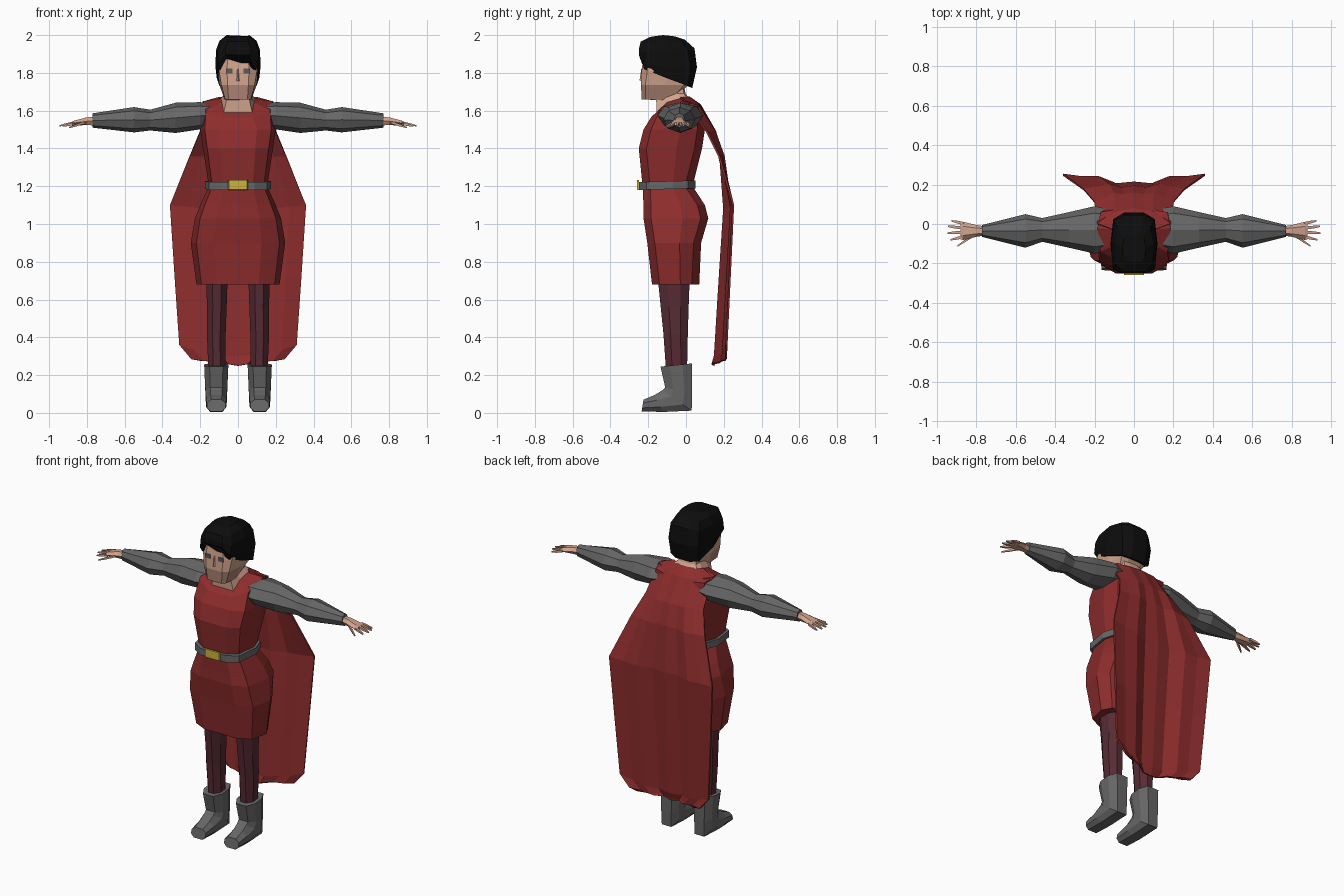
import bpy, bmesh, math
from mathutils import Vector

cube = bpy.data.objects.get("Cube")
if cube:
    bpy.data.objects.remove(cube, do_unlink=True)


def material(name, r, g, b):
    m = bpy.data.materials.new(name)
    m.use_nodes = True
    m.diffuse_color = (r, g, b, 1)
    node = m.node_tree.nodes["Principled BSDF"]
    node.inputs["Base Color"].default_value = (r, g, b, 1)
    node.inputs["Roughness"].default_value = 0.9
    return m


RED = material("red cloth", .27, .026, .026)
MAROON = material("maroon hose", .095, .024, .034)
GREY = material("grey leather", .135, .135, .135)
SKIN = material("skin", .64, .37, .27)
STUBBLE = material("shaved jaw", .42, .23, .17)
BLACK = material("black hair", .004, .004, .004)
GOLD = material("gold buckle", .62, .45, .045)
EYE = material("grey eyes", .11, .10, .10)


def loft(name, rings, mat, closed=True, mirror=False):
    """Skin a list of equal-length rings with quads, capping the ends when closed."""
    bm = bmesh.new()
    vs = [[bm.verts.new(p) for p in ring] for ring in rings]
    n = len(rings[0])
    for a, b in zip(vs, vs[1:]):
        for i in range(n if closed else n - 1):
            j = (i + 1) % n
            bm.faces.new((a[i], a[j], b[j], b[i]))
    if closed:
        bm.faces.new(vs[0])
        bm.faces.new(vs[-1])
    bmesh.ops.recalc_face_normals(bm, faces=bm.faces)
    mesh = bpy.data.meshes.new(name)
    bm.to_mesh(mesh)
    bm.free()
    mesh.materials.append(mat)
    ob = bpy.data.objects.new(name, mesh)
    bpy.context.collection.objects.link(ob)
    if mirror:
        ob.modifiers.new("mirror", 'MIRROR')
    return ob


def both(half):
    """Complete a ring from its +x points, listed front to back."""
    return half + [(-x, y, z) for x, y, z in reversed(half)]


def body(z, w, front, back, tilt=0.0):
    """Ten-sided trunk section with rounded front and back corners."""
    half = [(.5 * w, front), (.88 * w, front + .04), (w, .4 * front + .6 * back),
            (.85 * w, back - .04), (.42 * w, back)]
    return both([(x, y, z + tilt * (y - front)) for x, y in half])


def oval(center, a, b, sides=8, phase=0.0, axis='X'):
    """Ring across x (a along y, b along z) or across z (a along x, b along y)."""
    ring = []
    for i in range(sides):
        t = phase + 2 * math.pi * i / sides
        u, v = a * math.cos(t), b * math.sin(t)
        ring.append(Vector(center) + Vector((0, u, v) if axis == 'X' else (u, v, 0)))
    return ring


def plate(name, x, z, w, h, y, thick, mat, mirror=False):
    """Thin tapered plate facing the front."""
    def rect(s, yy):
        return [(x + sx * w * s, yy, z + sz * h * s)
                for sx, sz in ((-1, -1), (1, -1), (1, 1), (-1, 1))]
    return loft(name, [rect(1, y), rect(.94, y - thick)], mat, mirror=mirror)


# Tunic with a square neck opening
shoulder = both([(.08, -.185, 1.565), (.17, -.14, 1.60), (.185, -.02, 1.65),
                 (.17, .06, 1.63), (.08, .075, 1.62)])
collar = both([(.075, -.155, 1.59), (.085, -.10, 1.645), (.09, -.03, 1.665),
               (.085, .01, 1.66), (.04, .02, 1.66)])
tunic = [(.68, .22, -.18, .07), (.90, .25, -.205, .08), (1.03, .228, -.225, .118),
         (1.10, .20, -.225, .10), (1.20, .155, -.23, .035), (1.40, .185, -.25, .085),
         (1.50, .20, -.225, .10)]
loft("tunic", [body(*s) for s in tunic] + [shoulder, collar], RED)

# Belt and buckle
loft("belt", [body(z, .175, -.25, .05, .03) for z in (1.18, 1.222)], GREY)
plate("buckle", 0, 1.207, .052, .027, -.25, .009, GOLD)

# Neck rising out of the collar
loft("neck", [collar, [(.72 * x, y * .9 - .02, 1.69) for x, y, z in collar],
              [(.7 * x, y * .8 - .03, 1.75) for x, y, z in collar]], SKIN)

# Head with a shaved jaw
head = loft("head", [
    both([(.05, -.235, 1.66), (.068, -.215, 1.66), (.07, -.13, 1.655),
          (.055, -.07, 1.67), (.03, -.05, 1.67)]),
    both([(.055, -.238, 1.735), (.088, -.215, 1.735), (.098, -.11, 1.735),
          (.085, -.01, 1.735), (.045, .01, 1.735)]),
    both([(.058, -.235, 1.81), (.10, -.205, 1.81), (.108, -.10, 1.81),
          (.09, .01, 1.81), (.045, .035, 1.81)]),
    both([(.055, -.225, 1.90), (.095, -.195, 1.90), (.10, -.10, 1.90),
          (.08, .0, 1.90), (.04, .02, 1.90)])], SKIN)
head.data.materials.append(STUBBLE)
for f in head.data.polygons:
    if f.center.z < 1.72 and f.center.y < -.10:
        f.material_index = 1
plate("eye", .045, 1.81, .017, .013, -.235, .004, EYE, mirror=True)

# Nose wedge
loft("nose", [[(-.012, -.232, 1.755), (.012, -.232, 1.755), (0, -.246, 1.76)],
              [(-.006, -.232, 1.82), (.006, -.232, 1.82), (0, -.237, 1.82)]], SKIN)

# Hair cap, lower at the nape than at the brow
loft("hair", [
    both([(.058, -.238, 1.885), (.092, -.222, 1.82), (.113, -.11, 1.775),
          (.098, .012, 1.73), (.05, .033, 1.72)]),
    both([(.066, -.25, 1.895), (.106, -.228, 1.845), (.119, -.10, 1.83),
          (.105, .025, 1.83), (.05, .058, 1.83)]),
    both([(.068, -.25, 1.925), (.108, -.215, 1.91), (.117, -.10, 1.92),
          (.10, .01, 1.92), (.05, .045, 1.93)]),
    both([(.055, -.24, 1.965), (.09, -.20, 1.96), (.098, -.10, 1.97),
          (.08, -.02, 1.965), (.04, -.005, 1.975)]),
    both([(.04, -.19, 1.99), (.055, -.16, 1.995), (.06, -.12, 2.0),
          (.05, -.07, 1.995), (.03, -.055, 1.992)])], BLACK)

# Sleeves: x, y centre, z centre, y radius, z radius
sleeve = [(.15, -.03, 1.575, .11, .065), (.20, -.03, 1.573, .12, .072),
          (.33, -.03, 1.562, .09, .08), (.465, -.03, 1.55, .06, .055),
          (.55, -.035, 1.552, .085, .067), (.77, -.035, 1.548, .03, .038)]
loft("sleeve", [oval(s[:3], s[3], s[4]) for s in sleeve], GREY, mirror=True)

# Hands with spread fingers and thumb
palm = [(.76, -.035, 1.545, .024, .026), (.80, -.035, 1.544, .03, .024),
        (.865, -.035, 1.535, .046, .015), (.88, -.035, 1.53, .042, .010)]
loft("palm", [oval(s[:3], s[3], s[4], 6) for s in palm], SKIN, mirror=True)
fingers = [((.86, .002, 1.534), (.925, .016, 1.518)), ((.87, -.02, 1.536), (.942, -.012, 1.52)),
           ((.87, -.042, 1.536), (.945, -.046, 1.52)), ((.86, -.064, 1.534), (.93, -.08, 1.518)),
           ((.81, -.055, 1.538), (.895, -.112, 1.51))]
for k, (a, b) in enumerate(fingers):
    a, b = Vector(a), Vector(b)
    rings = [oval(a.lerp(b, t), .011 * s, .010 * s, 4, math.pi / 4)
             for t, s in ((0, 1), (.55, .9), (1, .45))]
    loft("thumb" if k == 4 else "finger_%d" % (k + 1), rings, SKIN, mirror=True)

# Hose
hose = [(.22, .112, -.05, .048, .06), (.42, .115, -.055, .054, .07),
        (.56, .112, -.06, .056, .08), (.72, .112, -.065, .062, .092)]
loft("leg", [oval((x, y, z), a, b, 8, math.pi / 8, 'Z') for z, x, y, a, b in hose],
     MAROON, mirror=True)


# Boots: shaft sections running down, then sections turning out to the toe
def boot_ring(cx, w, front, back):
    (fy, fz), (by, bz) = front, back
    c = .3
    my, mz = fy + (by - fy) * c, fz + (bz - fz) * c
    ny, nz = by + (fy - by) * c, bz + (fz - bz) * c
    half = [(.55 * w, fy, fz), (w, my, mz), (w, ny, nz), (.6 * w, by, bz)]
    return [(cx + x, y, z) for x, y, z in both(half)]


loft("boot", [boot_ring(.115, .064, (-.135, .245), (.033, .262)),
              boot_ring(.115, .058, (-.11, .135), (.033, .10)),
              boot_ring(.115, .055, (-.125, .12), (.03, .012)),
              boot_ring(.115, .054, (-.165, .095), (-.12, .005)),
              boot_ring(.115, .050, (-.225, .07), (-.235, .008))], GREY, mirror=True)

# Cape: half width, centre y and z, edge y and z for each row
rows = [(.10, .015, 1.672, -.03, 1.668), (.185, .075, 1.63, .0, 1.645),
        (.20, .155, 1.49, .11, 1.49), (.255, .19, 1.36, .175, 1.36),
        (.36, .21, 1.08, .25, 1.10), (.335, .185, .70, .232, .72),
        (.31, .16, .30, .215, .36), (.245, .15, .27, .212, .285)]
rings = []
for i, (w, yc, zc, ye, ze) in enumerate(rows):
    ring = []
    for k in range(-4, 5):
        t = abs(k) / 4
        pleat = .018 * min(1, i / 4) * (0, -.6, 1, .3, 0)[abs(k)]
        ring.append((w * k / 4, yc + (ye - yc) * t * t + pleat, zc + (ze - zc) * t * t))
    rings.append(ring)
rings.append([(x * .8, y - .004, .25 + .03 * abs(x) / .245) for x, y, z in rings[-1]])
cape = loft("cape", rings, RED, closed=False)
solid = cape.modifiers.new("thickness", 'SOLIDIFY')
solid.thickness = .01
solid.offset = 0
